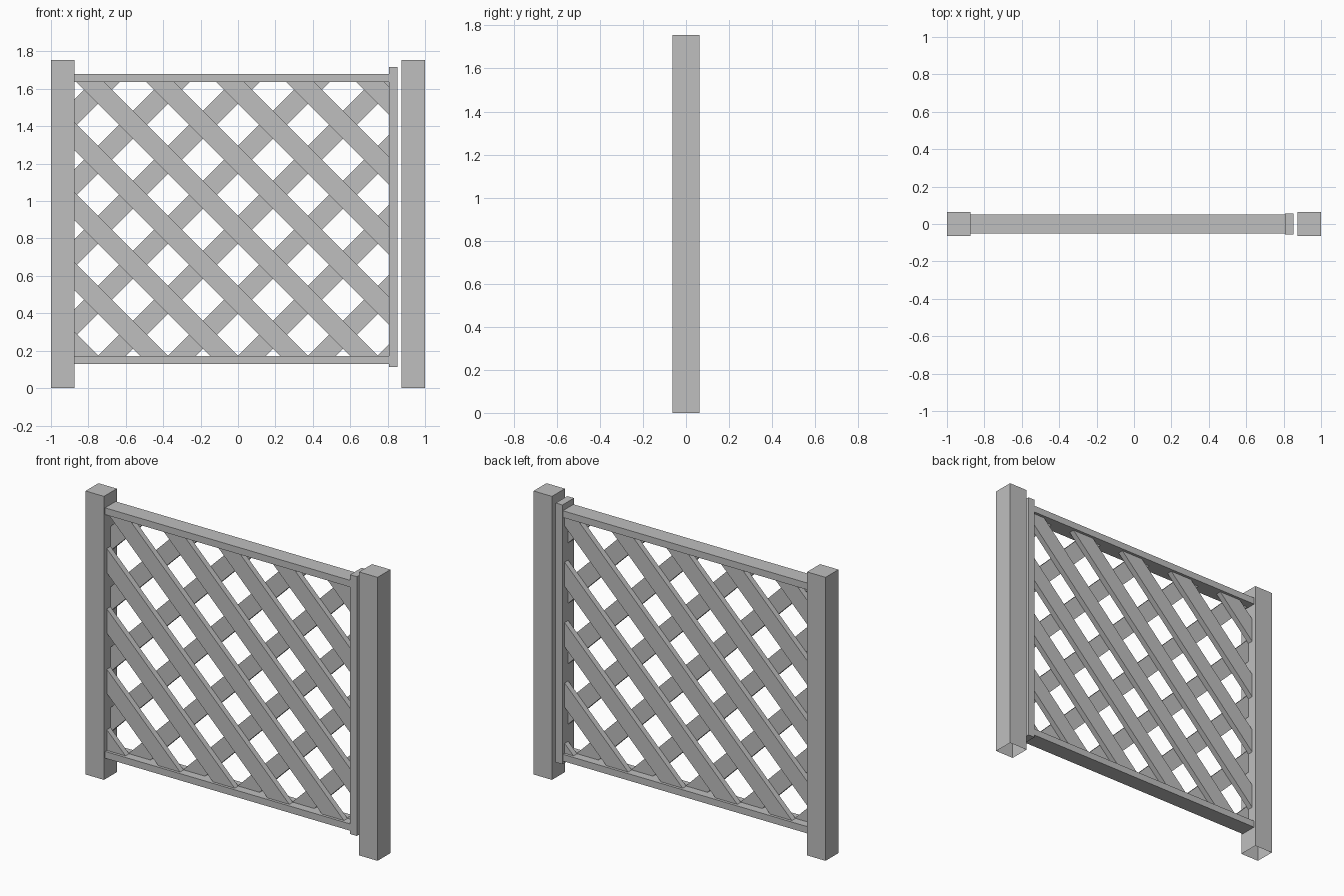
import bpy, bmesh, math
from mathutils import Matrix, Vector

cube = bpy.data.objects.get("Cube")
if cube:
    bpy.data.objects.remove(cube, do_unlink=True)

grey = bpy.data.materials.new("plain grey")
grey.use_nodes = True
COLOUR = (0.52, 0.52, 0.52, 1)
grey.diffuse_color = COLOUR
grey.node_tree.nodes["Principled BSDF"].inputs["Base Color"].default_value = COLOUR


def add_box(bm, x, y, z):
    """Add a box spanning the given (low, high) ranges."""
    spans = (x, y, z)
    size = [b - a for a, b in spans]
    centre = Vector([(a + b) / 2 for a, b in spans])
    matrix = Matrix.Translation(centre) @ Matrix.Diagonal((*size, 1))
    return bmesh.ops.create_cube(bm, size=1, matrix=matrix)["verts"]


def finish(name, bm):
    mesh = bpy.data.meshes.new(name)
    bm.normal_update()
    bm.to_mesh(mesh)
    bm.free()
    mesh.materials.append(grey)
    obj = bpy.data.objects.new(name, mesh)
    bpy.context.collection.objects.link(obj)


def box(name, x, y, z, open_bottom=False):
    bm = bmesh.new()
    add_box(bm, x, y, z)
    if open_bottom:
        bm.normal_update()
        under = [f for f in bm.faces if f.normal.z < -0.9]
        bmesh.ops.delete(bm, geom=under, context="FACES_ONLY")
    finish(name, bm)


# Opening of the gate frame
LEFT, RIGHT = -0.874, 0.807
LOW, HIGH = 0.172, 1.638

# Posts, open underneath
POST = (-0.063, 0.063)
box("right_post", (-1, LEFT), POST, (0, 1.755), True)
box("left_post", (-LEFT, 1), POST, (0, 1.755), True)

# Gate rails and closing stile
RAIL = (-0.052, 0.052)
box("bottom_rail", (LEFT, RIGHT), RAIL, (0.13, LOW))
box("top_rail", (LEFT, RIGHT), RAIL, (HIGH, 1.68))
box("closing_stile", (RIGHT, 0.853), (-0.056, 0.056), (0.112, 1.717))


def lattice(name, lean, y):
    """Diagonal slats trimmed to the opening; lean is the slope sign."""
    pitch, width = 0.374, 0.106
    bm = bmesh.new()
    for k in range(-3, 7):
        # Each slat crosses x = 0 at this height
        height = 0.473 + pitch * k
        verts = add_box(bm, (-3, 3), y, (-width / 2, width / 2))
        matrix = (Matrix.Translation((0, 0, height))
                  @ Matrix.Rotation(-lean * math.pi / 4, 4, "Y"))
        bmesh.ops.transform(bm, matrix=matrix, verts=verts)
    for point, normal in (((LEFT, 0, 0), (-1, 0, 0)), ((RIGHT, 0, 0), (1, 0, 0)),
                          ((0, 0, LOW), (0, 0, -1)), ((0, 0, HIGH), (0, 0, 1))):
        geom = bm.verts[:] + bm.edges[:] + bm.faces[:]
        bmesh.ops.bisect_plane(bm, geom=geom, plane_co=point, plane_no=normal,
                               clear_outer=True)
        rim = [e for e in bm.edges if e.is_boundary]
        bmesh.ops.holes_fill(bm, edges=rim, sides=0)
    bmesh.ops.recalc_face_normals(bm, faces=bm.faces[:])
    finish(name, bm)


lattice("front_slats", -1, (-0.035, 0))
lattice("back_slats", 1, (0, 0.035))
